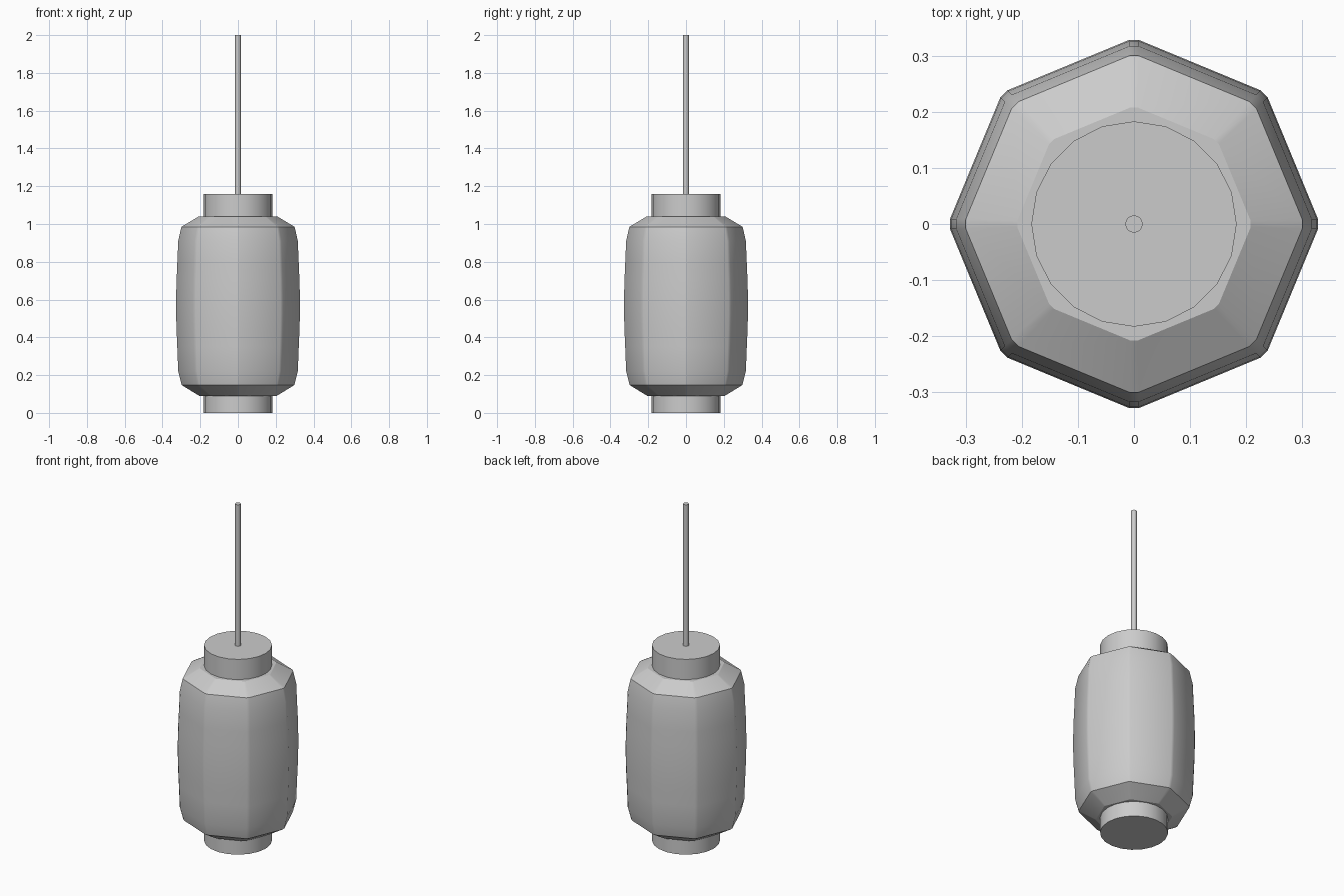
import bpy, bmesh, math

if "Cube" in bpy.data.objects:
    bpy.data.objects.remove(bpy.data.objects["Cube"])

def finish(name, bm, angle):
    bmesh.ops.recalc_face_normals(bm, faces=bm.faces[:])
    me = bpy.data.meshes.new(name)
    bm.to_mesh(me)
    bm.free()
    ob = bpy.data.objects.new(name, me)
    bpy.context.collection.objects.link(ob)
    bpy.ops.object.select_all(action='DESELECT')
    ob.select_set(True)
    bpy.context.view_layer.objects.active = ob
    bpy.ops.object.shade_smooth_by_angle(angle=math.radians(angle))
    return ob

def loft(name, profile, angles, angle=30):
    """Stack rings of (radius, z) on the given angles and cap both ends."""
    bm = bmesh.new()
    rings = [[bm.verts.new((r * math.cos(a), r * math.sin(a), z)) for a in angles]
             for r, z in profile]
    n = len(angles)
    for lo, hi in zip(rings, rings[1:]):
        for i in range(n):
            j = (i + 1) % n
            bm.faces.new((lo[i], lo[j], hi[j], hi[i]))
    bm.faces.new(rings[0])
    bm.faces.new(rings[-1])
    return finish(name, bm, angle)

def circle(n):
    return [2 * math.pi * i / n for i in range(n)]

# Paper shade: octagon with narrow chamfered corners, gently bulging
corners = [math.radians(45 * i + d) for i in range(8) for d in (-1.6, 1.6)]
shade = [(0.205, 0.09), (0.298, 0.147), (0.317, 0.22), (0.322, 0.35),
         (0.326, 0.44), (0.328, 0.525), (0.328, 0.61), (0.326, 0.70),
         (0.322, 0.79), (0.317, 0.91), (0.300, 0.985), (0.208, 1.04)]
loft("paper_shade", shade, corners)

# End collars
loft("bottom_collar", [(0.183, 0.0), (0.183, 0.12)], circle(20))
loft("top_collar", [(0.183, 1.01), (0.183, 1.16)], circle(20))

# Hanging cord
loft("hanging_cord", [(0.0155, 1.14), (0.0155, 2.0)], circle(16))
